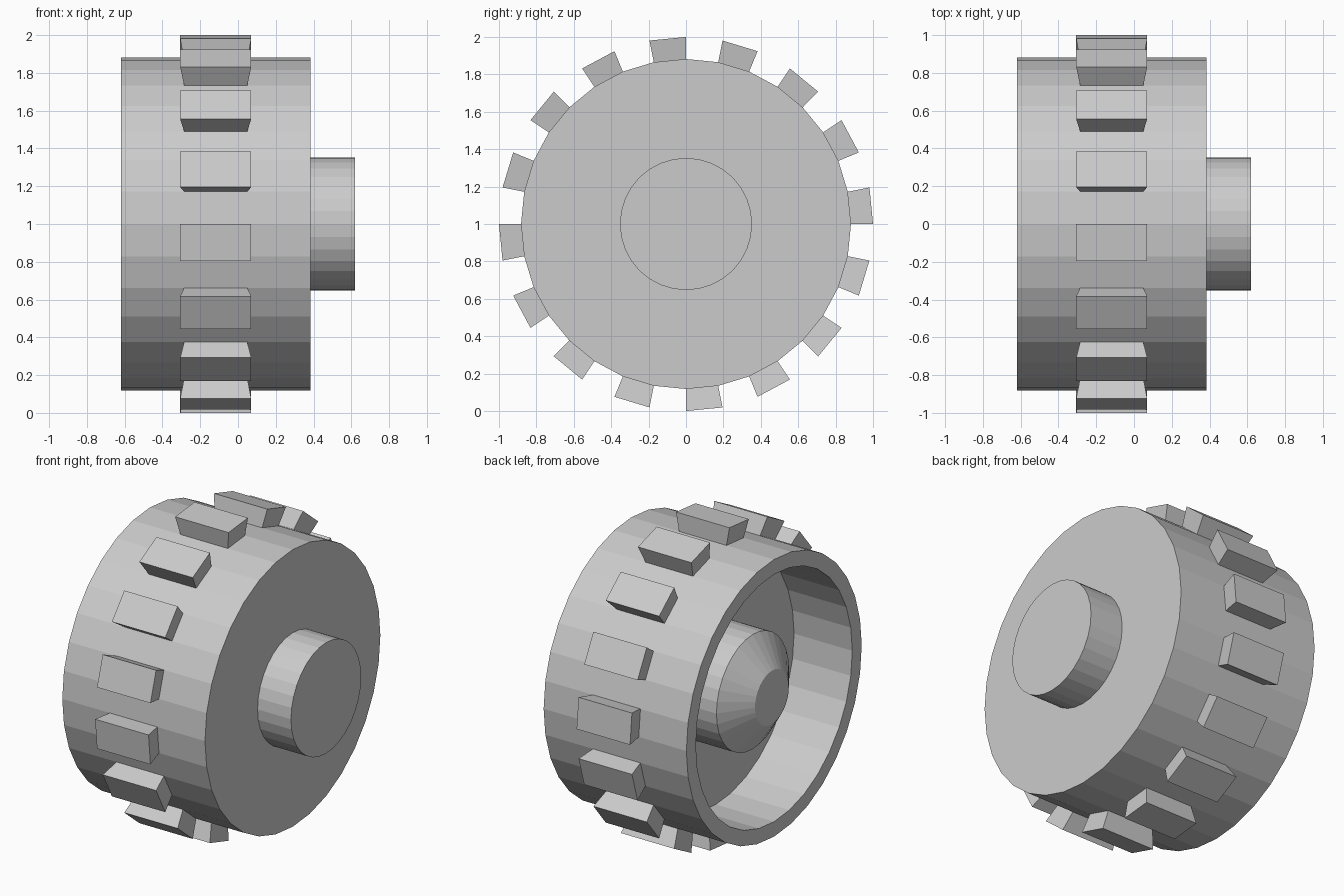
import bpy, bmesh, math
from mathutils import Vector

cube = bpy.data.objects.get("Cube")
if cube:
    bpy.data.objects.remove(cube, do_unlink=True)

SIDES = 32
AXIS_Z = 1.0
DRUM_R = 0.882
DRUM_MID = -0.118      # middle of the drum along its axis

grey = bpy.data.materials.new("plain grey")
grey.use_nodes = True
grey.diffuse_color = (0.6, 0.6, 0.6, 1)
grey.node_tree.nodes["Principled BSDF"].inputs["Base Color"].default_value = (0.6, 0.6, 0.6, 1)


def ring_point(x, r, step):
    a = 2 * math.pi * step / SIDES
    return Vector((x, r * math.cos(a), AXIS_Z + r * math.sin(a)))


def finish(name, bm):
    bmesh.ops.recalc_face_normals(bm, faces=bm.faces[:])
    mesh = bpy.data.meshes.new(name)
    bm.to_mesh(mesh)
    bm.free()
    mesh.materials.append(grey)
    obj = bpy.data.objects.new(name, mesh)
    bpy.context.collection.objects.link(obj)
    return obj


def lathe(name, profile):
    """Turn (x, radius) points around the axle and cap both ends."""
    bm = bmesh.new()
    rings = [[bm.verts.new(ring_point(x, r, i)) for i in range(SIDES)] for x, r in profile]
    for a, b in zip(rings, rings[1:]):
        for i in range(SIDES):
            j = (i + 1) % SIDES
            bm.faces.new((a[i], a[j], b[j], b[i]))
    bm.faces.new(rings[0])
    bm.faces.new(rings[-1])
    return finish(name, bm)


# Hollow drum, open on one side with a recessed floor
lathe("wheel_drum", [(0.385, DRUM_R), (-0.62, DRUM_R), (-0.62, 0.787), (-0.21, 0.787)])

# Axle stub on the closed side
lathe("outer_hub", [(0.385, 0.353), (0.62, 0.353)])

# Bevelled stud inside the hollow
lathe("inner_stud", [(-0.21, 0.365), (-0.47, 0.365), (-0.605, 0.17)])

# Flared tread blocks on every second facet
bm = bmesh.new()
for step in range(0, SIDES, 2):
    layers = []
    for r, half in ((DRUM_R, 0.167), (1.0, 0.188)):
        layers.append([bm.verts.new(ring_point(DRUM_MID + s * half, r, step + k))
                       for s, k in ((-1, 0), (1, 0), (1, 1), (-1, 1))])
    base, top = layers
    bm.faces.new(base)
    bm.faces.new(top)
    for i in range(4):
        j = (i + 1) % 4
        bm.faces.new((base[i], base[j], top[j], top[i]))
finish("tread_blocks", bm)
